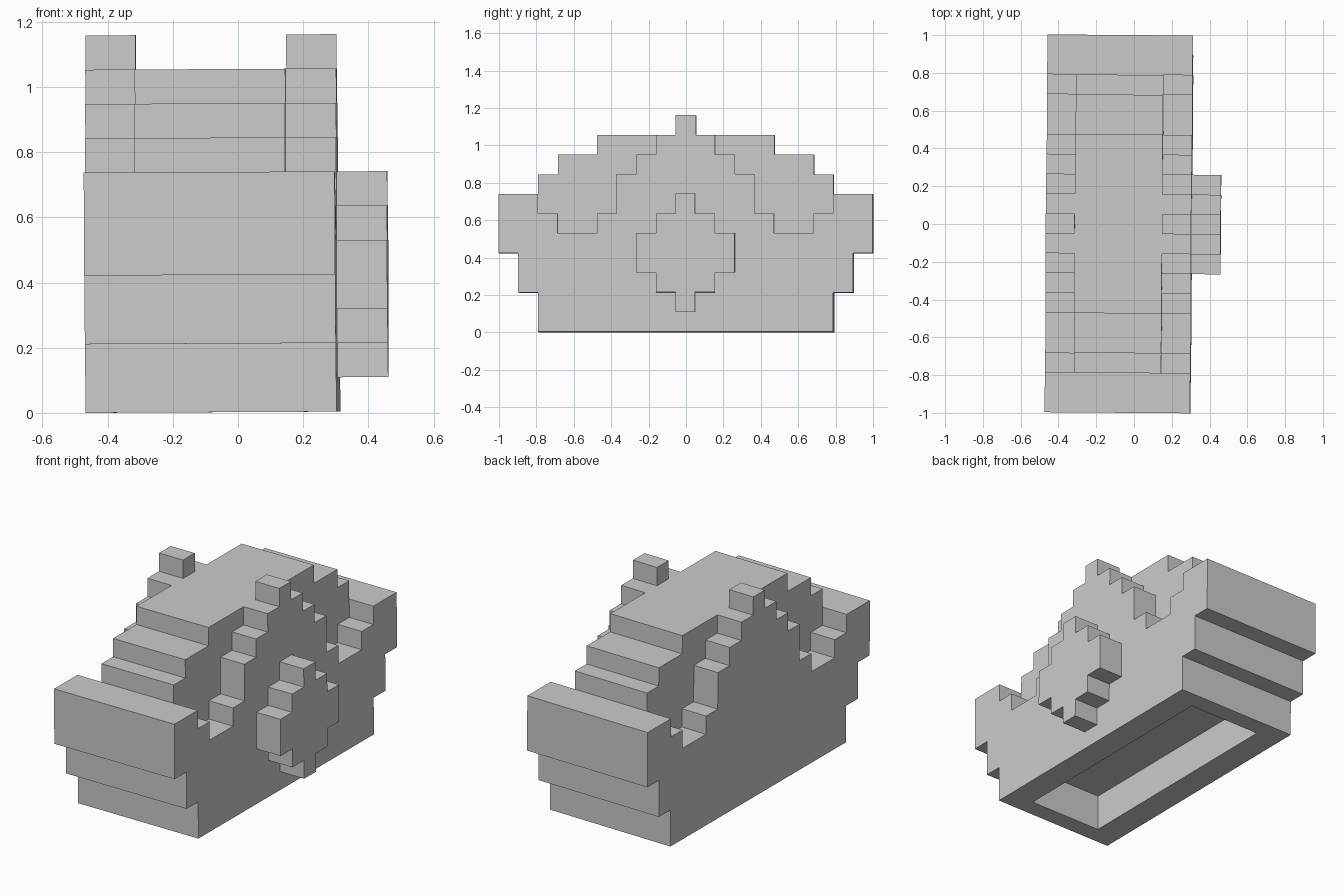
import bpy, bmesh
from math import radians
from mathutils import Matrix, Vector

if "Cube" in bpy.data.objects:
    bpy.data.objects.remove(bpy.data.objects["Cube"])

U = 2 / 19        # block size along y and z
W = 0.154         # block size along x
X0 = -3 * W       # left side of the model

# The whole model leans very slightly
LEAN = (Matrix.Translation((0, 0, 0.0024))
        @ Matrix.Rotation(radians(-0.44), 4, 'Z')
        @ Matrix.Rotation(radians(-0.3), 4, 'Y'))


def build_blocks(name, columns, solid):
    """Outer skin of a block shape; solid(i, j, k) tells which cells are filled."""
    cells = {(i, j, k) for i in columns for j in range(-9, 10)
             for k in range(11) if solid(i, j, k)}
    bm = bmesh.new()
    verts = {}

    def vert(c):
        if c not in verts:
            verts[c] = bm.verts.new((X0 + c[0] * W, (c[1] - 0.5) * U, c[2] * U))
        return verts[c]

    for cell in cells:
        for axis in range(3):
            for side in (0, 1):
                near = list(cell)
                near[axis] += 2 * side - 1
                if tuple(near) in cells:
                    continue
                a, b = (axis + 1) % 3, (axis + 2) % 3
                ring = []
                for da, db in ((0, 0), (1, 0), (1, 1), (0, 1)):
                    c = list(cell)
                    c[axis] += side
                    c[a] += da
                    c[b] += db
                    ring.append(vert(tuple(c)))
                bm.faces.new(ring if side else ring[::-1])
    # Merge the flat areas into large faces
    bmesh.ops.dissolve_limit(bm, angle_limit=radians(1),
                             verts=bm.verts[:], edges=bm.edges[:])
    bm.transform(LEAN)
    mesh = bpy.data.meshes.new(name)
    bm.to_mesh(mesh)
    bm.free()
    obj = bpy.data.objects.new(name, mesh)
    bpy.context.collection.objects.link(obj)
    return obj


# Heights in blocks, from the middle outwards
SIDE_TOP = [11, 10, 9, 8, 6, 5, 5, 6, 7, 7]
CORE_TOP = [10, 10, 10, 10, 10, 9, 9, 8, 7, 7]


def in_body(i, j, k):
    d = abs(j)
    reach = 7 if k < 2 else 8 if k < 4 else 9      # stepped ends
    outer = i in (0, 4)
    if not outer and d <= 6 and k < 2:             # recess underneath
        return False
    return d <= reach and k < (SIDE_TOP if outer else CORE_TOP)[d]


# Stepped ornament on the right side: (bottom, top) from the middle outwards
ORNAMENT = [(1, 7), (2, 6), (3, 5)]


def in_ornament(i, j, k):
    d = abs(j)
    return d < 3 and ORNAMENT[d][0] <= k < ORNAMENT[d][1]


build_blocks("stepped_body", range(5), in_body)
build_blocks("side_ornament", [5], in_ornament)
